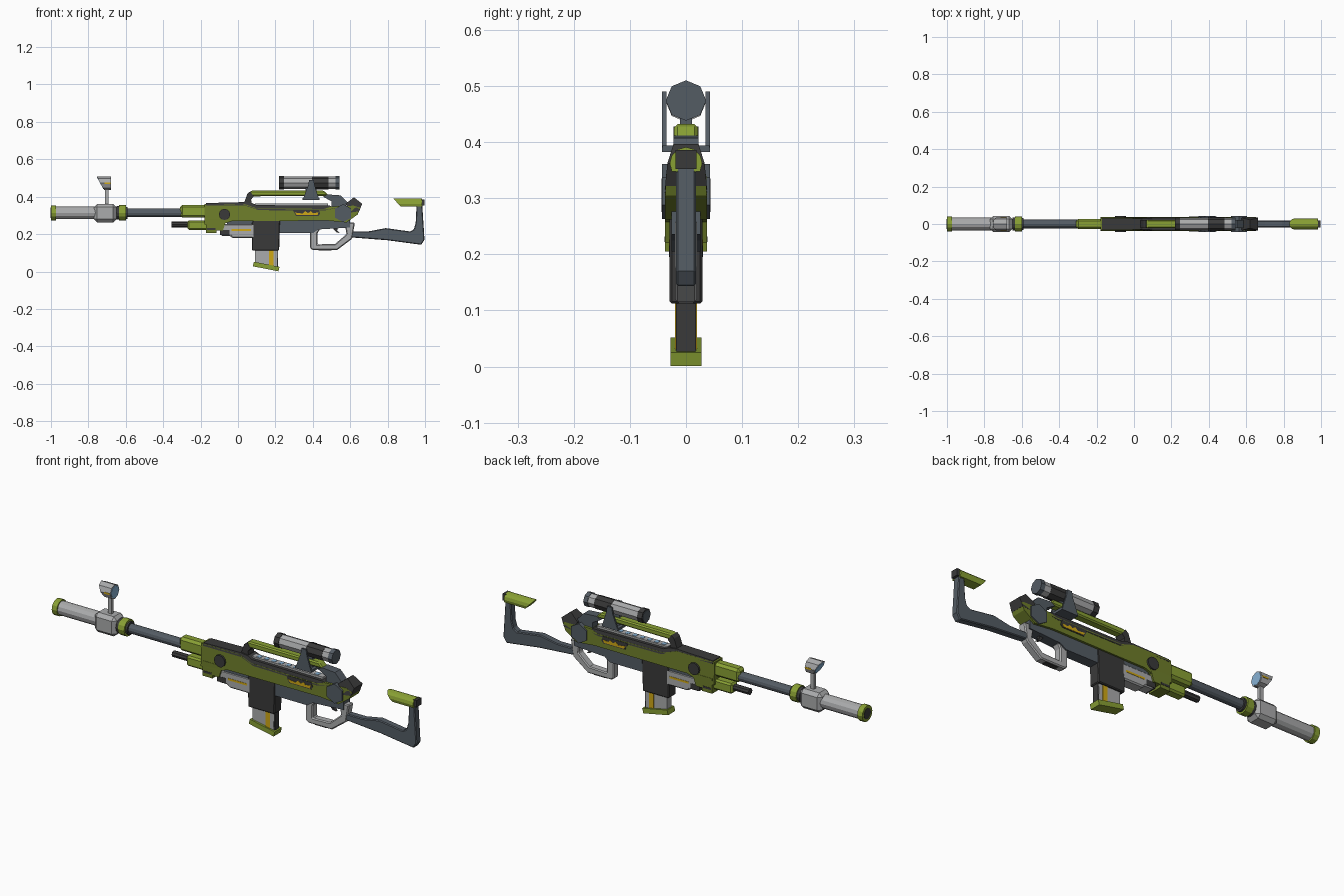
import bpy, bmesh, math
from mathutils import Matrix


def material(name, r, g, b):
    lin = lambda c: (c / 255 / 12.92) if c < 11 else ((c / 255 + 0.055) / 1.055) ** 2.4
    m = bpy.data.materials.new(name)
    m.diffuse_color = (lin(r), lin(g), lin(b), 1)
    return m


OLIVE = material("olive green", 110, 126, 42)
LIME = material("light green", 137, 160, 52)
DARK = material("charcoal", 58, 58, 58)
STEEL = material("blue grey steel", 84, 92, 100)
GREY = material("light grey", 170, 171, 172)
YELLOW = material("yellow", 208, 168, 22)
BLUE = material("lens blue", 135, 178, 212)


def finish(name, bm, mat, bevel=0):
    bmesh.ops.recalc_face_normals(bm, faces=bm.faces)
    me = bpy.data.meshes.new(name)
    bm.to_mesh(me)
    bm.free()
    me.materials.append(mat)
    ob = bpy.data.objects.new(name, me)
    bpy.context.collection.objects.link(ob)
    if bevel:
        mod = ob.modifiers.new("chamfer", 'BEVEL')
        mod.width = bevel
        mod.segments = 1
        mod.limit_method = 'ANGLE'
        mod.angle_limit = math.radians(40)
    return ob


def extrude_profile(bm, pts, y0, y1):
    a = [bm.verts.new((x, y0, z)) for x, z in pts]
    b = [bm.verts.new((x, y1, z)) for x, z in pts]
    bm.faces.new(a)
    bm.faces.new(b[::-1])
    for i in range(len(a)):
        j = (i + 1) % len(a)
        bm.faces.new((a[i], b[i], b[j], a[j]))


def prism(name, pts, hw, mat, bevel=0, taper=None):
    """Side profile (x, z) with half width hw; taper = (z low, z high, y factor)."""
    bm = bmesh.new()
    extrude_profile(bm, pts, -hw, hw)
    if taper:
        lo, hi, f = taper
        for v in bm.verts:
            t = min(1, max(0, (v.co.z - lo) / (hi - lo)))
            v.co.y *= 1 + (f - 1) * t
    return finish(name, bm, mat, bevel)


def rect(x0, x1, z0, z1):
    return [(x0, z0), (x1, z0), (x1, z1), (x0, z1)]


def side_plates(name, pts, y, mat, t=0.003):
    """The same thin plate on both sides, its outer face at y + t."""
    bm = bmesh.new()
    for s in (-1, 1):
        extrude_profile(bm, pts, s * (y - 0.002), s * (y + t))
    return finish(name, bm, mat)


def disc_pts(x, z, r, n, turn=0):
    return [(x + r * math.cos(turn + k * math.tau / n), z + r * math.sin(turn + k * math.tau / n))
            for k in range(n)]


def tube(name, x0, x1, z, r, mat, n=12, r2=None):
    bm = bmesh.new()
    bmesh.ops.create_cone(bm, cap_ends=True, segments=n, radius1=r, radius2=r2 or r, depth=x1 - x0,
                          matrix=Matrix.Translation(((x0 + x1) / 2, 0, z)) @ Matrix.Rotation(math.pi / 2, 4, 'Y'))
    return finish(name, bm, mat)


# Barrel, muzzle and rings
BZ = 0.314
tube("barrel", -0.62, -0.25, BZ, 0.023, STEEL)
tube("muzzle_sleeve", -0.975, -0.76, BZ, 0.034, GREY)
for i, (a, b, r, m) in enumerate([(-1.0, -0.972, 0.040, LIME), (-0.65, -0.632, 0.036, DARK),
                                  (-0.635, -0.60, 0.041, LIME), (-0.60, -0.59, 0.032, DARK)]):
    tube(f"barrel_ring_{i}", a, b, BZ, r, m)
tube("muzzle_bore", -1.0015, -0.99, BZ, 0.027, DARK)
prism("front_sight_block", rect(-0.77, -0.65, 0.263, 0.361), 0.043, GREY, 0.017)

# Front sight: post and slanted octagonal hood with lenses
prism("front_sight_post", rect(-0.712, -0.692, 0.355, 0.445), 0.008, GREY)
hood = tube("front_sight_hood", -0.735, -0.68, 0.472, 0.036, GREY, 8)
lens = tube("front_sight_lens", -0.737, -0.678, 0.472, 0.031, BLUE, 8)
for ob in (hood, lens):
    for v in ob.data.vertices:
        if v.co.x < -0.7:
            v.co.x += (v.co.z - 0.472) * -0.55
side_plates("front_sight_mark", rect(-0.715, -0.683, 0.468, 0.476), 0.0345, YELLOW, 0.002)

# Fore end
prism("handguard", rect(-0.31, -0.16, 0.288, 0.356), 0.027, LIME, 0.012)
prism("lower_fore_end", rect(-0.27, -0.15, 0.222, 0.273), 0.025, LIME, 0.008)
tube("fore_rod", -0.355, -0.25, 0.251, 0.016, DARK, 8)
prism("fore_clamp", [(-0.17, 0.28), (-0.17, 0.205), (-0.115, 0.205), (-0.115, 0.22), (-0.08, 0.22),
                     (-0.06, 0.28)], 0.037, OLIVE)
side_plates("clamp_slots", rect(-0.165, -0.12, 0.222, 0.232), 0.0365, DARK, 0.002)

# Receiver
prism("receiver_body", [(-0.18, 0.362), (0.03, 0.362), (0.10, 0.338), (0.46, 0.335), (0.50, 0.348),
                        (0.62, 0.352), (0.655, 0.34), (0.64, 0.305), (0.58, 0.262), (0.48, 0.272),
                        (-0.03, 0.270), (-0.09, 0.25), (-0.18, 0.25)], 0.037, OLIVE, 0, (0.335, 0.385, 0.7))
prism("receiver_top", [(-0.17, 0.352), (-0.17, 0.366), (0.03, 0.371), (0.075, 0.366), (0.10, 0.355),
                       (0.49, 0.352), (0.52, 0.338), (0.46, 0.325), (0.11, 0.328), (0.04, 0.352)],
      0.038, DARK, 0, (0.33, 0.371, 0.75))
prism("top_rail", rect(0.09, 0.48, 0.345, 0.363), 0.017, GREY)
for i in range(9):
    prism(f"rail_slot_{i}", rect(0.11 + i * 0.04, 0.13 + i * 0.04, 0.36, 0.3645), 0.010, BLUE)
prism("lower_receiver", [(-0.06, 0.28), (0.60, 0.28), (0.60, 0.235), (0.43, 0.225), (0.40, 0.205),
                         (0.20, 0.205), (-0.06, 0.22)], 0.026, STEEL)
prism("pump_cover", [(-0.09, 0.255), (0.09, 0.255), (0.09, 0.178), (-0.03, 0.178), (-0.04, 0.19),
                     (-0.09, 0.19)], 0.029, GREY, 0.006)
side_plates("pump_stripe", rect(-0.035, 0.07, 0.216, 0.226), 0.0285, YELLOW, 0.002)
prism("pump_front_cap", rect(-0.095, -0.045, 0.195, 0.222), 0.030, DARK)
side_plates("pivot_disc", disc_pts(-0.072, 0.305, 0.03, 12), 0.037, DARK, 0.007)
side_plates("marking_panel", [(0.295, 0.325), (0.31, 0.297), (0.43, 0.297), (0.44, 0.31), (0.43, 0.332),
                              (0.30, 0.332)], 0.037, DARK, 0.002)
side_plates("marking_stripe", [(0.305, 0.315), (0.315, 0.301), (0.425, 0.301), (0.43, 0.316), (0.40, 0.312),
                               (0.39, 0.323), (0.375, 0.312), (0.36, 0.323), (0.345, 0.31)],
            0.037, YELLOW, 0.0035)
prism("rear_pivot", disc_pts(0.562, 0.312, 0.049, 6, math.radians(30)), 0.043, STEEL)
prism("rear_block", [(0.575, 0.362), (0.62, 0.397), (0.664, 0.362), (0.648, 0.322), (0.60, 0.315)],
      0.037, DARK, 0, (0.35, 0.397, 0.6))

# Carry handle
prism("handle_bar", [(0.055, 0.415), (0.07, 0.432), (0.46, 0.432), (0.485, 0.405), (0.07, 0.402)],
      0.021, LIME, 0.006)
prism("handle_front_leg", [(0.03, 0.36), (0.05, 0.415), (0.065, 0.428), (0.085, 0.402), (0.07, 0.385),
                           (0.075, 0.36)], 0.0225, DARK)
prism("handle_rear_leg", [(0.455, 0.40), (0.48, 0.412), (0.55, 0.407), (0.585, 0.37), (0.57, 0.335),
                          (0.50, 0.345), (0.50, 0.375)], 0.022, STEEL)

# Scope and its mount
SZ = 0.474
for name, a, b, r, m in [("scope_front_cap", 0.22, 0.247, 0.036, DARK), ("scope_tube", 0.245, 0.40, 0.033, GREY),
                         ("scope_collar", 0.395, 0.485, 0.0345, DARK), ("scope_eyepiece", 0.48, 0.525, 0.033, GREY),
                         ("scope_rear_cap", 0.52, 0.542, 0.036, STEEL)]:
    tube(name, a, b, SZ, r, m, 8)
tube("scope_lens", 0.218, 0.23, SZ, 0.029, STEEL, 8)
side_plates("scope_brackets", [(0.345, 0.382), (0.375, 0.46), (0.38, 0.49), (0.405, 0.49), (0.41, 0.46),
                               (0.435, 0.382)], 0.037, STEEL, 0.006)
prism("scope_cross_bar", rect(0.345, 0.435, 0.382, 0.394), 0.042, STEEL)
prism("scope_stem", rect(0.36, 0.42, 0.385, 0.448), 0.011, STEEL)

# Magazine
prism("magazine_well", [(0.085, 0.285), (0.225, 0.275), (0.22, 0.112), (0.075, 0.112), (0.072, 0.255)],
      0.029, DARK, 0.004)
prism("magazine", [(0.092, 0.13), (0.212, 0.13), (0.208, 0.02), (0.092, 0.04)], 0.018, GREY)
side_plates("magazine_stripe", rect(0.165, 0.19, 0.03, 0.112), 0.018, YELLOW, 0.002)
prism("magazine_spine", rect(0.205, 0.215, 0.025, 0.12), 0.0165, DARK)
prism("magazine_base", [(0.085, 0.052), (0.222, 0.025), (0.216, 0.001), (0.079, 0.028)], 0.028, LIME)

# Grip loop and trigger
prism("grip_loop", [(0.385, 0.228), (0.385, 0.125), (0.40, 0.115), (0.53, 0.115), (0.61, 0.175),
                    (0.625, 0.262), (0.57, 0.262), (0.58, 0.20), (0.52, 0.148), (0.425, 0.145),
                    (0.425, 0.205), (0.44, 0.228)], 0.020, GREY, 0.005)
prism("grip_inlay", rect(0.43, 0.50, 0.112, 0.12), 0.013, DARK)
prism("trigger", [(0.50, 0.24), (0.535, 0.24), (0.53, 0.22), (0.545, 0.205), (0.525, 0.21)], 0.007, DARK)

# Stock with cheek pad
prism("stock", [(0.59, 0.215), (0.70, 0.215), (0.79, 0.232), (0.92, 0.214), (0.94, 0.225), (0.95, 0.26),
                (0.955, 0.36), (0.985, 0.36), (0.997, 0.17), (0.98, 0.143), (0.80, 0.167), (0.61, 0.182)],
      0.018, STEEL, 0.004)
pad = tube("cheek_pad", 0.83, 0.985, 0.362, 0.029, LIME, 12)
for v in pad.data.vertices:
    v.co.z = max(v.co.z, 0.347)
    if v.co.x < 0.9:
        v.co.x += (0.391 - v.co.z) * 0.9
prism("butt_pad", rect(0.98, 0.998, 0.352, 0.386), 0.019, DARK)
